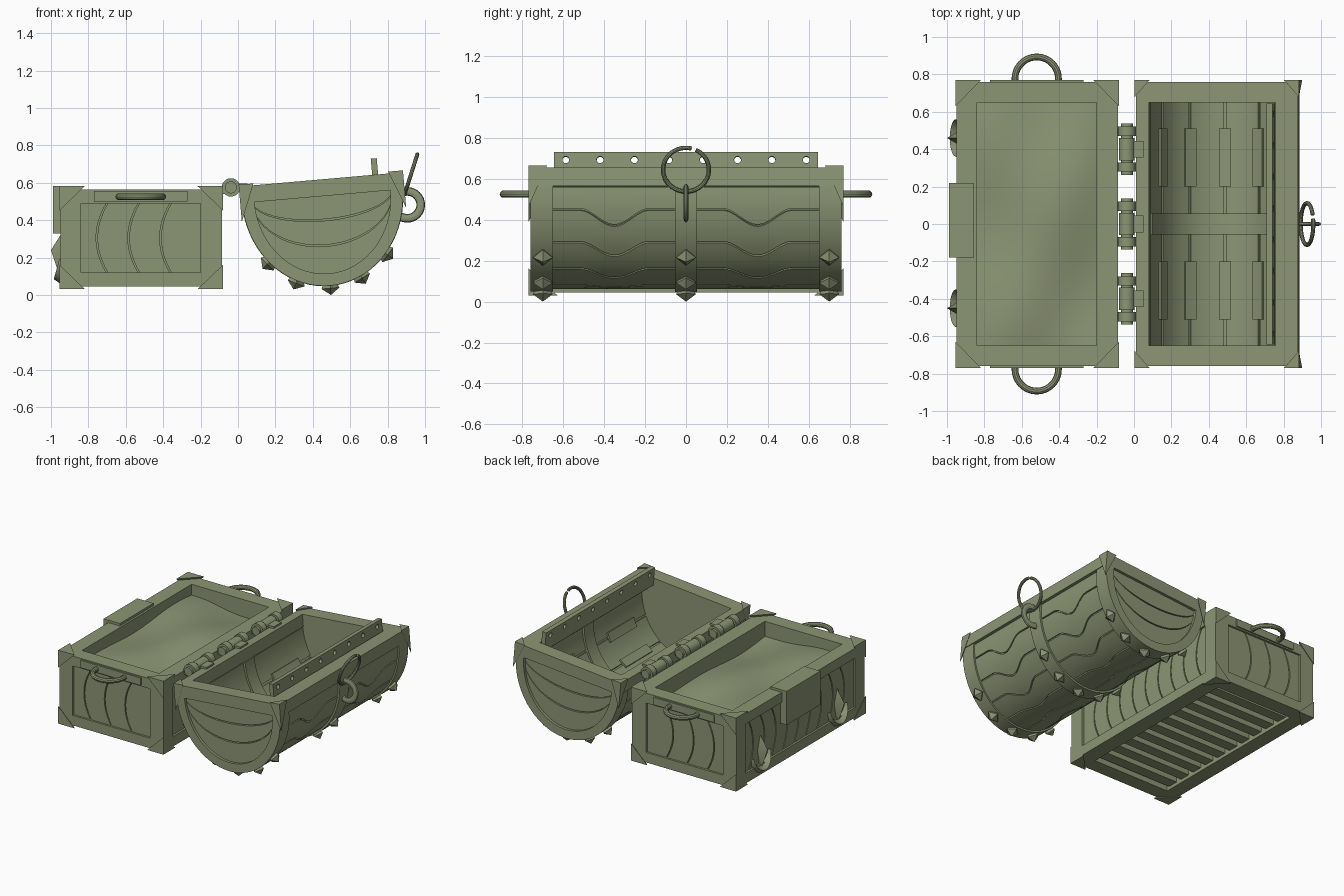
import bpy, bmesh
from math import sin, cos, pi, radians
from mathutils import Vector, Matrix

if "Cube" in bpy.data.objects:
    bpy.data.objects.remove(bpy.data.objects["Cube"])

# Lid frame: local x runs along the rim from the hinge, local z = 0 is the rim plane
LID = Matrix.Translation((0.01, 0, 0.58)) @ Matrix.Rotation(radians(-5), 4, 'Y')
WORLD = Matrix.Identity(4)
OLIVE = bpy.data.materials.new("olive")
OLIVE.diffuse_color = (0.26, 0.30, 0.175, 1)
OLIVE.use_nodes = True
OLIVE.node_tree.nodes["Principled BSDF"].inputs["Base Color"].default_value = OLIVE.diffuse_color

def finish(name, bm, mat=WORLD):
    bmesh.ops.remove_doubles(bm, verts=bm.verts, dist=1e-5)
    bmesh.ops.recalc_face_normals(bm, faces=bm.faces)
    me = bpy.data.meshes.new(name)
    bm.to_mesh(me)
    bm.free()
    me.materials.append(OLIVE)
    me.shade_smooth()
    me.set_sharp_from_angle(angle=radians(28))
    ob = bpy.data.objects.new(name, me)
    bpy.context.collection.objects.link(ob)
    ob.matrix_world = mat
    return ob

def add_box(bm, x0, x1, y0, y1, z0, z1):
    m = Matrix.Translation(((x0 + x1) / 2, (y0 + y1) / 2, (z0 + z1) / 2))
    bmesh.ops.create_cube(bm, size=1, matrix=m @ Matrix.Diagonal((x1 - x0, y1 - y0, z1 - z0, 1)))

def boxes(name, dims, mat=WORLD):
    bm = bmesh.new()
    for d in dims:
        add_box(bm, *d)
    return finish(name, bm, mat)

def hull(name, pts, mat=WORLD):
    bm = bmesh.new()
    for p in pts:
        bm.verts.new(p)
    bmesh.ops.convex_hull(bm, input=bm.verts)
    return finish(name, bm, mat)

def slab(name, f, nu, nv, mat=WORLD):
    """Closed solid between surfaces f(s, t, 0) and f(s, t, 1)."""
    bm = bmesh.new()
    g = [[[bm.verts.new(f(i / nu, j / nv, d)) for j in range(nv + 1)] for i in range(nu + 1)] for d in (0, 1)]
    for i in range(nu):
        for j in range(nv):
            for h in g:
                bm.faces.new((h[i][j], h[i + 1][j], h[i + 1][j + 1], h[i][j + 1]))
    for j in (0, nv):
        for i in range(nu):
            bm.faces.new((g[0][i][j], g[0][i + 1][j], g[1][i + 1][j], g[1][i][j]))
    for i in (0, nu):
        for j in range(nv):
            bm.faces.new((g[0][i][j], g[0][i][j + 1], g[1][i][j + 1], g[1][i][j]))
    return finish(name, bm, mat)

def ring(name, c, u, v, R, r, rw, a0, a1, n=32, k=10):
    c, u, v = Vector(c), Vector(u).normalized(), Vector(v).normalized()
    w, bm, rows = u.cross(v), bmesh.new(), []
    for i in range(n + 1):
        a = radians(a0 + (a1 - a0) * i / n)
        d = cos(a) * u + sin(a) * v
        rows.append([bm.verts.new(c + d * (R + r * cos(2 * pi * j / k)) + w * (rw * sin(2 * pi * j / k)))
                     for j in range(k)])
    for p, q in zip(rows, rows[1:]):
        for j in range(k):
            bm.faces.new((p[j], p[j - 1], q[j - 1], q[j]))
    if abs(a1 - a0) < 360:
        bm.faces.new(rows[0])
        bm.faces.new(rows[-1])
    return finish(name, bm)

def corner(name, p, s, L, mat=WORLD, e=0.014):
    q = Vector([p[i] + e * s[i] for i in range(3)])
    hull(name, [q] + [q - Vector([s[i] * L[i] * (i == a) for i in range(3)]) for a in range(3)], mat)

# Base box frame, walls and bottom
X0, X1, XA, XB = -0.95, -0.085, -0.84, -0.2
Y, YA, Z0, Z1, ZA, ZB = 0.76, 0.65, 0.045, 0.565, 0.12, 0.49
beams = []
for z in ((Z0, ZA), (ZB, Z1)):
    beams += [(X0, X1, -Y, -YA, *z), (X0, X1, YA, Y, *z), (X0, XA, -YA, YA, *z), (XB, X1, -YA, YA, *z)]
for x in ((X0, XA), (XB, X1)):
    beams += [(*x, -Y, -YA, ZA, ZB), (*x, YA, Y, ZA, ZB)]
boxes("base_frame", beams)
boxes("base_walls", [(-0.922, XA, -YA, YA, ZA, ZB), (XB, -0.113, -YA, YA, ZA, ZB),
                     (XA, XB, -0.732, -YA, ZA, ZB), (XA, XB, YA, 0.732, ZA, ZB), (XA, XB, -YA, YA, 0.11, 0.12)])
boxes("bottom_slats", [(XA, XB, -0.63 + i * 0.128, -0.55 + i * 0.128, 0.07, 0.11) for i in range(10)])

# Curved planks set into the four sides
def planks(name, u0, u1, cuts, place):
    for k in range(len(cuts) + 1):
        def f(s, t, d):
            bow = 0.055 * (2 * t - 1) ** 2
            a = u0 if k == 0 else cuts[k - 1] + bow + 0.004
            b = u1 if k == len(cuts) else cuts[k] + bow - 0.004
            return place(a + (b - a) * s, ZA + (ZB - ZA) * t, d)
        slab(name, f, 1, 12)

for sy in (-1, 1):
    planks("end_plank", XA, XB, (-0.755, -0.585, -0.415), lambda u, z, d: (u, sy * (0.745 - 0.02 * d), z))
for x, dx in ((-0.935, 0.02), (-0.1, -0.02)):
    planks("side_plank", -YA, YA, [-0.54 + 0.135 * i for i in range(9)], lambda u, z, d: (x + dx * d, u, z))
for sx, px in ((-1, X0 + 0.01), (1, X1 - 0.01)):
    for sy in (-1, 1):
        for sz, pz in ((-1, Z0), (1, Z1 + 0.003)):
            corner("base_corner_cap", (px, sy * (Y - 0.005), pz), (sx, sy, sz), (0.135, 0.14, 0.13))

# Loose contents with an uneven, mounded surface
slab("contents", lambda s, t, d: (XA - 0.01 + 0.66 * s, -0.66 + 1.32 * t, 0.13 if d else
     0.475 + 0.04 * sin(pi * s) * sin(pi * t) - 0.03 * s + 0.012 * sin(9 * t + 3 * s)
     + 0.01 * sin(7 * s - 6 * t)), 16, 28)

# Hasp plate and claw ornaments on the lock side
boxes("hasp_plate", [(-0.99, -0.855, -0.18, 0.22, 0.555, 0.583), (-0.99, -0.94, -0.18, 0.22, 0.33, 0.583)])
for yc in (-0.45, 0.46):
    hull("claw_point", [(-1.0, yc, 0.24), (-0.94, yc - 0.035, 0.23), (-0.94, yc + 0.035, 0.23),
                        (-0.94, yc, 0.335), (-0.94, yc, 0.06)])
    def claw(s, t, d):
        a = pi * (1.02 + 0.96 * s)
        r = 0.1 + 0.05 * sin(pi * s) * (t - 0.5)
        ridge = (1 - abs(2 * t - 1)) * (0.01 + 0.03 * sin(pi * s))
        return (-0.935 if d else -0.945 - ridge, yc + r * cos(a), 0.2 + 1.15 * r * sin(a))
    slab("claw_arms", claw, 12, 2)

# Carrying handles
for sy in (-1, 1):
    boxes("handle_plate", [(-0.77, -0.27, *sorted((sy * 0.75, sy * 0.77)), 0.5, 0.556)])
    ring("handle", (-0.52, sy * 0.777, 0.525), (1, 0, 0), (0, sy, 0), 0.116, 0.018, 0.018, -15, 195)

# Hinges
for yc in (-0.4, 0, 0.4):
    bm = bmesh.new()
    for dy, r, h in ((0, 0.032, 0.275), (0, 0.042, 0.12), (-0.095, 0.049, 0.05), (0.095, 0.049, 0.05)):
        m = Matrix.Translation((-0.038, yc + dy, 0.575)) @ Matrix.Rotation(pi / 2, 4, 'X')
        bmesh.ops.create_cone(bm, cap_ends=True, segments=20, radius1=r, radius2=r, depth=h, matrix=m)
    add_box(bm, -0.04, 0.05, yc - 0.045, yc + 0.045, 0.572, 0.597)
    for dy in (-0.095, 0.095):
        add_box(bm, -0.088, -0.04, yc + dy - 0.025, yc + dy + 0.025, 0.54, 0.57)
    finish("hinge", bm)

# Lid rim, barrel shell and bands
U, V0, RX, RZ = 0.435, 0.09, 0.43, 0.48

def arc(deg, off, y):
    a = radians(deg)
    return (U + (RX + off) * cos(a), y, -V0 - (RZ + off) * sin(a))

def shell(name, a0, a1, y0, y1, o0, o1, n=36):
    slab(name, lambda s, t, d: arc(a0 + (a1 - a0) * s, o1 if d else o0, y0 + (y1 - y0) * t), n, 1, LID)

boxes("lid_rim", [(0, 0.07, -Y, Y, -V0, 0), (0.75, 0.87, -Y, Y, -V0, 0),
                  (0.07, 0.75, -Y, -YA, -V0, 0), (0.07, 0.75, YA, Y, -V0, 0)], LID)
shell("lid_shell", 0, 180, -0.7, 0.7, -0.03, -0.045)
shell("lid_center_band", 0, 180, -0.055, 0.055, 0.002, -0.03)
shell("lid_inner_band", 0, 180, -0.055, 0.055, -0.045, -0.075)
for y0 in (-Y, YA):
    shell("lid_end_band", 0, 180, y0, y0 + 0.11, 0, -0.065)

# Outer staves with wavy seams
CUTS = [0, 14, 35, 56, 78, 102, 124, 145, 166, 180]

def seam(k, y):
    a = CUTS[k]
    q = min(1, abs(abs(y) - 0.35) / 0.17)
    return a if a in (0, 180) else a + (5 + 5 * cos(pi * q)) * max(-1, min(1, (90 - a) / 25))

for k in range(9):
    def stave(s, t, d):
        y = -0.66 + 1.32 * s
        a, b = seam(k, y) + 0.6, seam(k + 1, y) - 0.6
        return arc(a + (b - a) * t, -0.032 if d else -0.012, y)
    slab("lid_stave", stave, 56, 4, LID)

# Inner staves and the repair pieces across their seams
for k in range(6):
    shell("inner_stave", 30 * k + 1, 30 * k + 29, -YA, YA, -0.04, -0.06, 5)
    for y0 in (-0.51, 0.2) if k else ():
        shell("inner_batten", 30 * k - 5, 30 * k + 5, y0, y0 + 0.31, -0.055, -0.073, 2)

# Lid ends: backing wall, three curved planks and corner caps
for sy in (-1, 1):
    for name, t0, t1, ya, yb in (("lid_end_wall", 0, 1, 0.72, 0.65), ("lid_end_plank", 0, 0.31, 0.74, 0.715),
                                 ("lid_end_plank", 0.33, 0.63, 0.74, 0.715), ("lid_end_plank", 0.65, 1, 0.74, 0.715)):
        slab(name, lambda s, t, d: (U + 0.38 * cos(pi * s), sy * (yb if d else ya),
                                    -0.08 - (t0 + (t1 - t0) * t) * 0.43 * sin(pi * s)), 28, 1, LID)
    for sx, px in ((-1, 0.008), (1, 0.862)):
        corner("lid_corner_cap", (px, sy * (Y - 0.005), -0.004), (sx, sy, 1), (0.08, 0.09, 0.2), LID)

# Studs along the three bands
for y in (-0.7, 0, 0.7):
    for deg in (44, 67, 90, 114, 137):
        side = Vector((0, 1, 0))
        nrm = Vector((cos(radians(deg)) / RX, 0, -sin(radians(deg)) / RZ)).normalized()
        p, up = Vector(arc(deg, 0, y)), nrm.cross(side)
        pts = [p + nrm * 0.05]
        for w in (side, -side, up, -up):
            pts += [p + w * 0.048 + nrm * 0.014, p + w * 0.036 - nrm * 0.012]
        hull("stud", pts, LID)

# Drilled strip inside the lid rim
strip = boxes("drilled_strip", [(0.71, 0.742, -0.645, 0.645, -0.05, 0.087)], LID)
bm = bmesh.new()
for i in range(8):
    m = Matrix.Translation((0.726, -0.588 + 0.168 * i, 0.049)) @ Matrix.Rotation(pi / 2, 4, 'Y')
    bmesh.ops.create_cone(bm, cap_ends=True, segments=14, radius1=0.017, radius2=0.017, depth=0.1, matrix=m)
cutter = finish("strip_hole_cutter", bm, LID)
mod = strip.modifiers.new("holes", 'BOOLEAN')
mod.object, mod.solver = cutter, 'EXACT'
strip.data = bpy.data.meshes.new_from_object(strip.evaluated_get(bpy.context.evaluated_depsgraph_get()))
strip.data.shade_flat()
strip.modifiers.clear()
bpy.data.objects.remove(cutter)

# Lock staple and pull ring
ring("staple", (0.905, 0, 0.482), (1, 0, 0), (0, 0, 1), 0.072, 0.023, 0.012, 0, 360)
ring("pull_ring", (0.925, 0, 0.645), (0, 1, 0), (0.3, 0, 0.95), 0.112, 0.011, 0.011, 76, 424, 40)
